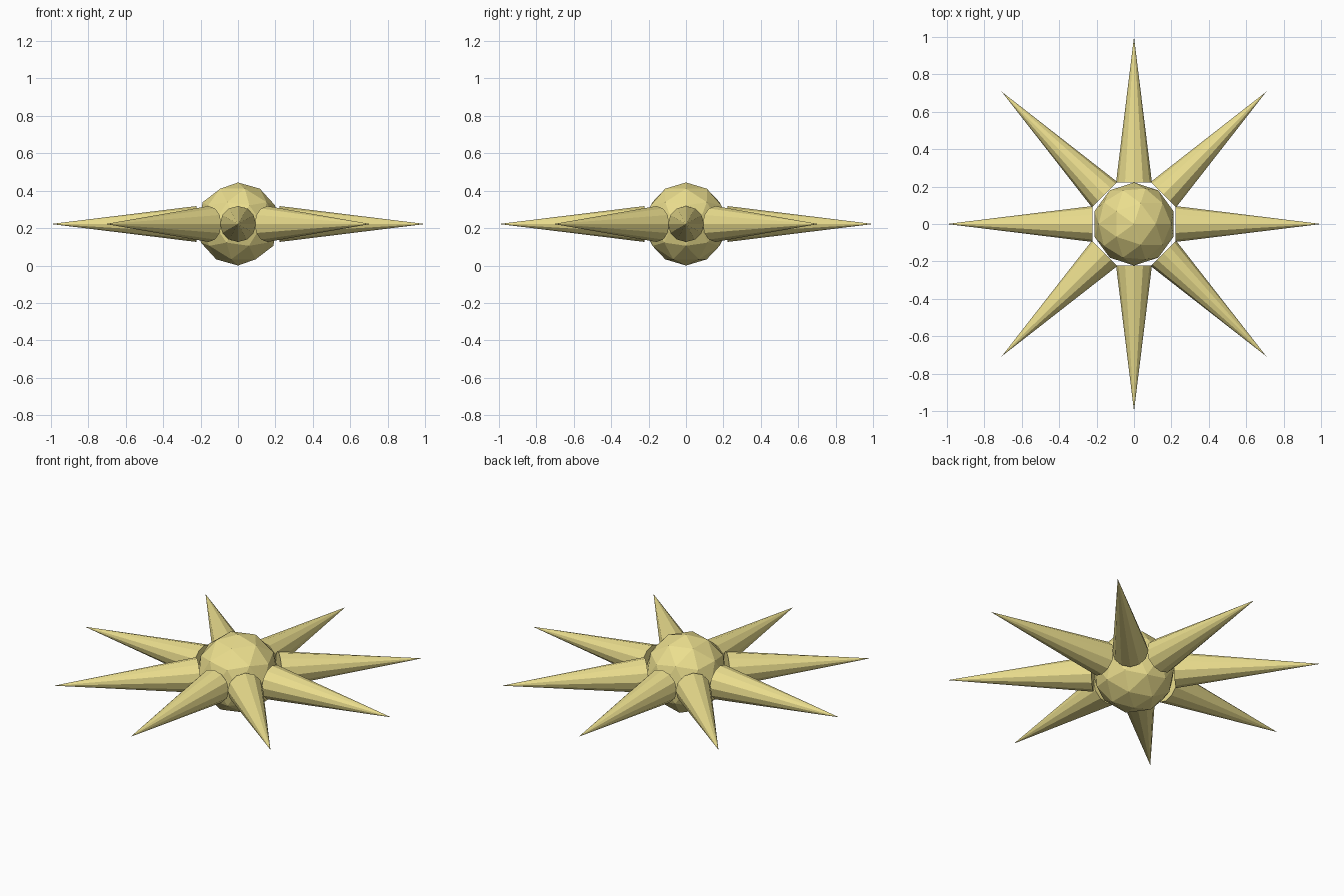
import bpy
from math import cos, sin, pi

if "Cube" in bpy.data.objects:
    bpy.data.objects.remove(bpy.data.objects["Cube"])

R = 0.222          # core radius, also where the spike bases start
SPIKE_R = 0.096

mat = bpy.data.materials.new("pale_yellow")
mat.diffuse_color = (0.83, 0.73, 0.27, 1)
mat.use_nodes = True
mat.node_tree.nodes["Principled BSDF"].inputs["Base Color"].default_value = mat.diffuse_color

# faceted core
bpy.ops.mesh.primitive_ico_sphere_add(subdivisions=2, radius=R, location=(0, 0, R))
core = bpy.context.object
core.name = "core"
core.data.materials.append(mat)

# ring of eight twelve-sided spikes
for i in range(8):
    a = i * pi / 4
    mid = (R + 1) / 2
    bpy.ops.mesh.primitive_cone_add(vertices=12, radius1=SPIKE_R, radius2=0, depth=1 - R,
                                    location=(mid * cos(a), mid * sin(a), R),
                                    rotation=(0, pi / 2, a))
    spike = bpy.context.object
    spike.name = f"spike_{i + 1}"
    spike.data.materials.append(mat)
